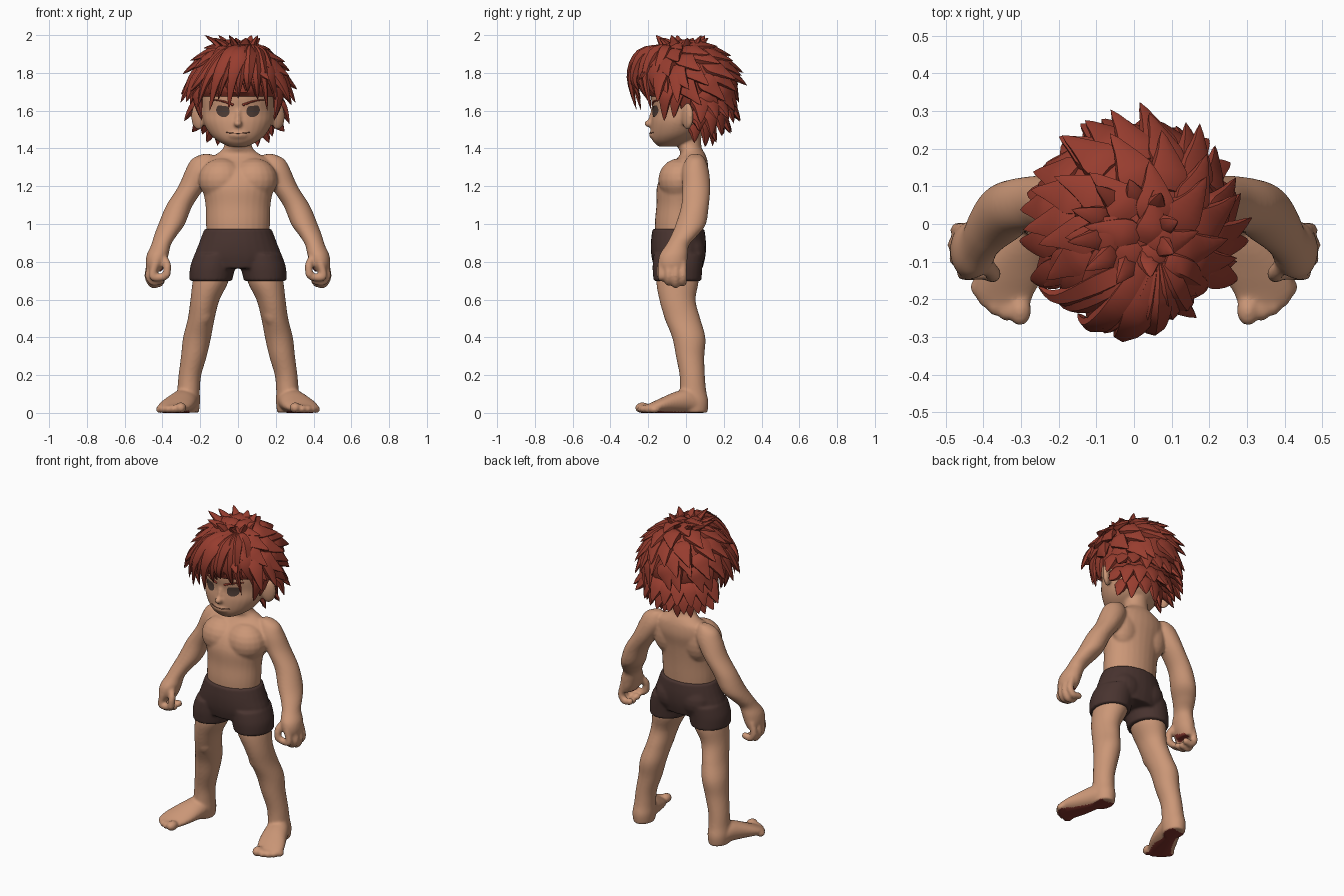
import bpy, bmesh, math, random
from mathutils import Vector, Matrix
from mathutils.bvhtree import BVHTree

if "Cube" in bpy.data.objects:
    bpy.data.objects.remove(bpy.data.objects["Cube"])

random.seed(4)
TAU = math.tau

def material(name, rgb):
    m = bpy.data.materials.new(name)
    m.diffuse_color = (*rgb, 1)
    m.use_nodes = True
    m.node_tree.nodes["Principled BSDF"].inputs["Base Color"].default_value = m.diffuse_color
    return m

SKIN = material("skin", (0.60, 0.31, 0.185))
HAIR = material("red hair", (0.31, 0.046, 0.028))
CLOTH = material("dark brown cloth", (0.066, 0.034, 0.029))
EYE = material("eye brown", (0.075, 0.045, 0.035))
SOLE = material("sole dark red", (0.22, 0.034, 0.025))
LINE = material("mouth brown", (0.16, 0.065, 0.04))

def spline(pts, n=5):
    """Catmull-Rom through tuples of any length."""
    out = []
    for i in range(len(pts) - 1):
        a, b, c, d = (pts[max(0, min(len(pts) - 1, i + k))] for k in (-1, 0, 1, 2))
        for j in range(n):
            t = j / n
            out.append(tuple(0.5 * (2 * q + (r - p) * t + (2 * p - 5 * q + 4 * r - s) * t * t
                                    + (3 * q - p - 3 * r + s) * t ** 3)
                             for p, q, r, s in zip(a, b, c, d)))
    return out + [tuple(pts[-1])]

def loft(bm, rings, s=1, axis="z", seg=28):
    """Skin ellipses (x, y, z, half width, half depth) stacked along z or y."""
    rows = []
    for x, y, z, a, b in spline(rings):
        row = []
        for k in range(seg):
            c, d = a * math.cos(TAU * k / seg), b * math.sin(TAU * k / seg)
            row.append(bm.verts.new((s * x + c, y + d, z) if axis == "z" else (s * x + c, y, z + d)))
        rows.append(row)
    for r, q in zip(rows, rows[1:]):
        for k in range(seg):
            bm.faces.new((r[k], r[k - 1], q[k - 1], q[k]))
    bm.faces.new(rows[0])
    bm.faces.new(rows[-1])

def ball(bm, c, r, turn=0, seg=20):
    m = Matrix.Translation(c) @ Matrix.Rotation(turn, 4, "Z") @ Matrix.Diagonal((*r, 1))
    bmesh.ops.create_uvsphere(bm, u_segments=seg, v_segments=seg // 2, radius=1, matrix=m)

def tube(bm, pts, r, s=1, n=5):
    for x, y, z in spline(pts, n):
        ball(bm, (s * x, y, z), (r, r, r), 0, 12)

def finish(name, bm, mat, voxel=0, angle=60, smooth=4):
    bmesh.ops.recalc_face_normals(bm, faces=bm.faces[:])
    me = bpy.data.meshes.new(name)
    bm.to_mesh(me)
    bm.free()
    me.materials.append(mat)
    ob = bpy.data.objects.new(name, me)
    bpy.context.collection.objects.link(ob)
    bpy.ops.object.select_all(action="DESELECT")
    ob.select_set(True)
    bpy.context.view_layer.objects.active = ob
    if voxel:
        rm = ob.modifiers.new("blend", "REMESH")
        rm.mode, rm.voxel_size = "VOXEL", voxel
        sm = ob.modifiers.new("soften", "SMOOTH")
        sm.factor, sm.iterations = 0.5, smooth
        for n in ("blend", "soften"):
            bpy.ops.object.modifier_apply(modifier=n)
    bpy.ops.object.shade_smooth_by_angle(angle=math.radians(angle))
    return ob

# Body: torso, neck and head
bm = bmesh.new()
loft(bm, [(0, -.04, .8, .15, .11), (0, -.04, .98, .168, .125), (0, -.032, 1.1, .172, .125),
          (0, -.025, 1.2, .19, .129), (0, .0, 1.28, .2, .118), (0, .028, 1.34, .17, .085),
          (0, .035, 1.375, .11, .065), (0, .02, 1.41, .075, .062), (0, .02, 1.48, .07, .062)])
loft(bm, [(0, -.1, 1.412, .05, .045), (0, -.075, 1.44, .105, .1), (0, -.05, 1.48, .15, .135),
          (0, -.03, 1.54, .182, .155), (0, -.01, 1.6, .19, .167), (0, -.01, 1.68, .19, .175),
          (0, 0, 1.78, .18, .165), (0, 0, 1.86, .11, .1)])
ball(bm, (0, -.19, 1.533), (.022, .032, .02))                       # nose
tube(bm, [(0, -.194, 1.54), (0, -.174, 1.6)], .013)
ball(bm, (0, -.162, 1.475), (.06, .034, .028))                      # lips
for s in (1, -1):
    ball(bm, (s * .21, .008, 1.572), (.045, .022, .072), s * .6)    # ear
    ball(bm, (s * .085, -.035, 1.235), (.125, .112, .115))          # chest
    ball(bm, (s * .1, .036, 1.24), (.095, .066, .125))              # shoulder blade
    # Arm
    loft(bm, [(.165, .05, 1.372, .025, .025), (.185, .05, 1.345, .06, .05), (.2, .05, 1.29, .077, .07),
              (.245, .055, 1.2, .072, .074), (.31, .048, 1.1, .07, .073), (.352, .025, 1.0, .07, .08),
              (.385, -.01, .94, .06, .07), (.408, -.045, .89, .052, .062), (.425, -.065, .84, .058, .075),
              (.436, -.07, .79, .053, .075), (.443, -.067, .75, .038, .06)], s)
    # Curled fingers and thumb
    for y, e, dx in ((-.13, .028, -.02), (-.092, .006, 0), (-.054, -.006, .004), (-.016, .004, -.004)):
        tube(bm, [(.458 + dx, y, .79), (.472 + dx, y, .73), (.45 + dx, y, .69 + e), (.41 + dx, y, .695 + e)],
             .021, s)
    tube(bm, [(.4, -.1, .83), (.375, -.13, .785), (.378, -.135, .735)], .022, s)
    # Leg
    loft(bm, [(.13, -.04, .8, .09, .1), (.145, -.045, .7, .095, .112), (.175, -.045, .6, .077, .096),
              (.195, -.018, .5, .071, .094), (.217, .015, .4, .074, .088), (.234, .022, .3, .068, .075),
              (.255, .033, .2, .06, .067), (.262, .037, .12, .06, .07), (.265, .04, .06, .064, .079),
              (.265, .042, .003, .058, .072)], s)
    ball(bm, (s * .185, -.065, .54), (.055, .055, .085))            # knee
    # Foot and toes
    loft(bm, [(.268, .1, .036, .04, .034), (.275, .03, .065, .066, .064), (.298, -.05, .058, .08, .058),
              (.328, -.13, .041, .09, .041), (.345, -.185, .028, .081, .028),
              (.34, -.215, .023, .062, .021)], s, "y")
    for x, y, r in ((.303, -.23, .034), (.34, -.226, .027), (.369, -.213, .026),
                    (.394, -.193, .025), (.413, -.167, .024)):
        ball(bm, (s * x, y, r * .85), (r * .9, r * 1.2, r * .85))
body = finish("body", bm, SKIN, .008, smooth=6)
body.data.materials.append(SOLE)
for v in body.data.vertices:
    v.co.z = max(v.co.z - .002, 0)
# Dark red soles and palms
for p in body.data.polygons:
    c, n = p.center, p.normal
    palm = .71 < c.z < .785 and .395 < abs(c.x) < .445 and -.11 < c.y < -.03 and n.z < -.5
    if palm or (c.z < .012 and n.z < -.9 and c.y < .08):
        p.material_index = 1
surface = BVHTree.FromPolygons([v.co for v in body.data.vertices],
                               [p.vertices[:] for p in body.data.polygons])

def face_y(x, z):
    hit = surface.ray_cast(Vector((x, -1, z)), Vector((0, 1, 0)))[0]
    return hit.y if hit else -.15

# Eyes: thin plates laid on the face, flat along the upper lid
bm = bmesh.new()
for s in (1, -1):
    rows = []
    for i in range(5):
        row = []
        for k in range(24):
            a = TAU * k / 24
            x = s * (.08 + .036 * i / 4 * math.cos(a))
            z = 1.6 + .034 * i / 4 * (min(math.sin(a), .75) + .12 * math.cos(a))
            row.append(bm.verts.new((x, face_y(x, z) - .004, z)))
            if i == 0:
                break
        rows.append(row)
    for k in range(24):
        bm.faces.new((rows[0][0], rows[1][k - 1], rows[1][k]))
        for r, q in zip(rows[1:], rows[2:]):
            bm.faces.new((r[k], r[k - 1], q[k - 1], q[k]))
for f in finish("eyes", bm, EYE).data.polygons:
    if f.normal.y > 0:
        f.flip()

# Brows and mouth follow the face
bm = bmesh.new()
for s in (1, -1):
    for i in range(14):
        t = i / 13
        x, z = s * (.03 + .1 * t), 1.632 + .045 * t - .02 * t * t
        ball(bm, (x, face_y(x, z), z), (.009, .006, .007 * (1 - .6 * t)), 0, 8)
finish("eyebrows", bm, HAIR)
bm = bmesh.new()
for i in range(25):
    x = -.06 + .005 * i
    z = 1.48 + 1.2 * x * x
    ball(bm, (x, face_y(x, z), z), (.005, .003, .0026), 0, 8)
finish("mouth", bm, LINE)

# Shorts
bm = bmesh.new()
loft(bm, [(0, -.04, .974, .178, .138), (0, -.04, .9, .206, .146), (0, -.04, .83, .228, .143),
          (0, -.04, .765, .2, .128)])
for s in (1, -1):
    loft(bm, [(.12, -.04, .84, .11, .132), (.135, -.045, .77, .119, .132), (.144, -.045, .698, .113, .127)], s)
    ball(bm, (s * .08, .02, .85), (.105, .084, .1))
finish("shorts", bm, CLOTH, .008, smooth=6)

# Hair shell, tucked under the skin around the face
C, R = Vector((0, .005, 1.73)), Vector((.232, .235, .222))
bm = bmesh.new()
ball(bm, C, R, 0, 40)
for v in bm.verts:
    if v.co.y < -.03 and v.co.z < 1.69:
        v.co.x *= .78
        v.co.y *= .7
finish("hair_base", bm, HAIR)

def lock(bm, pts, w, t, n=3):
    """Tapered, pointed tuft of hair along a path."""
    path = [Vector(p) for p in spline(pts, n)]
    rows, last = [], len(path) - 1
    for i, p in enumerate(path[:-1]):
        u = i / last
        tan = (path[i + 1] - path[max(i - 1, 0)]).normalized()
        side = tan.cross(p - C).normalized()
        up = side.cross(tan)
        k = (.65 + .35 * math.sin(min(u / .4, 1) * math.pi / 2)) * (1 - max(0, u - .3) / .7) ** .9
        ang = [TAU * (j / 6 + .25) for j in range(6)]
        rows.append([bm.verts.new(p + side * w * k * math.cos(a) + up * t * k * math.sin(a)) for a in ang])
    tip = bm.verts.new(path[-1])
    for j in range(6):
        for r, q in zip(rows, rows[1:]):
            bm.faces.new((r[j], r[j - 1], q[j - 1], q[j]))
        bm.faces.new((rows[-1][j], rows[-1][j - 1], tip))
    bm.faces.new(rows[0])

# Tiers of spiky locks swirling away from the crown
tilt = Matrix.Rotation(math.radians(14), 3, "X") @ Matrix.Rotation(math.radians(8), 3, "Y")
bm = bmesh.new()
for tier, (th0, count, dth) in enumerate(((4, 5, 32), (18, 8, 34), (36, 11, 34), (54, 14, 34),
                                          (72, 15, 33), (90, 15, 32))):
    for i in range(count):
        phi = TAU * (i + .5 * (tier % 2)) / count + random.uniform(-.12, .12)
        th = th0 + random.uniform(-4, 4)
        flare = (.16, .2, .28, .31, .32, .32)[tier] + random.uniform(-.06, .03)
        pts = []
        for k in range(5):
            u = k / 4
            a, b = math.radians(th + dth * u), phi + .25 * u
            d = tilt @ Vector((math.sin(a) * math.cos(b), math.sin(a) * math.sin(b), math.cos(a)))
            p = C + Vector(x * y for x, y in zip(d, R)) * (.96 + .06 * u + flare * u * u)
            pts.append((p.x, p.y, min(p.z, 1.99)))
        x, y, z = pts[-1]
        if not ((y < -.08 and z < 1.76 and abs(x) < .23) or (y < .06 and z < 1.62)):
            lock(bm, pts, .064 if tier else .05, .034, 2)
# Upright tufts on the crown
for i in range(10):
    a = TAU * i / 10 + .2
    c, d = math.cos(a), math.sin(a)
    lock(bm, [(.07 * c, -.02 + .07 * d, 1.91), (.1 * c - .01, -.02 + .1 * d, 1.955),
              (.15 * c - .03, -.02 + .14 * d, 1.985 + .015 * (i % 2))], .04, .025)
# Flared rows around the back of the neck
for r0, z0, r1, z1, w, n in ((.2, 1.67, .3, 1.545, .058, 10), (.17, 1.6, .245, 1.475, .058, 8),
                             (.12, 1.57, .165, 1.42, .055, 6)):
    for i in range(n):
        a = math.radians(18 + 144 * i / (n - 1))
        c, d = math.cos(a), math.sin(a)
        e = random.uniform(-.015, .015)
        lock(bm, [(r0 * c, r0 * d, z0), ((r0 * .5 + r1 * .5) * c, (r0 * .5 + r1 * .5) * d, z0 * .55 + z1 * .45),
                  ((r1 + e) * c, (r1 + e) * d - .01, z1 + e)], w, .034)
finish("hair_locks", bm, HAIR, angle=50)

# Fringe swept down and sideways from the parting, over a shorter under layer
bm = bmesh.new()
for i, (tx, tz, w) in enumerate(((-.255, 1.7, .05), (-.215, 1.615, .05), (-.15, 1.6, .055), (-.105, 1.655, .04),
                                 (-.05, 1.605, .055), (.0, 1.66, .045), (.05, 1.7, .05), (.105, 1.655, .05),
                                 (.155, 1.6, .045), (.205, 1.63, .05))):
    my = -.293 + 2.1 * (tx + .04) ** 2 + .014 * (i % 2)
    dx = tx - .06
    lock(bm, [(.06 + dx * .1, -.1, 1.925), (.06 + dx * .45, my * .8, 1.89),
              (.06 + dx * .8, my, 1.775), (tx, my + .03, tz)], w, .042, 4)
for i in range(9):
    tx = -.2 + .05 * i
    my = -.25 + 2 * tx * tx
    lock(bm, [(tx * .5, -.12, 1.9), (tx * .85, my, 1.79), (tx, my + .04, 1.665 + .02 * (i % 2))], .05, .03, 4)
# Temples and sideburns
for s in (1, -1):
    for pts in ([(.17, -.11, 1.83), (.235, -.14, 1.74), (.275, -.15, 1.645)],
                [(.2, -.04, 1.83), (.255, -.05, 1.74), (.305, -.045, 1.64)],
                [(.2, -.09, 1.74), (.215, -.11, 1.66), (.19, -.115, 1.545)],
                [(.2, -.04, 1.74), (.218, -.055, 1.66), (.2, -.065, 1.56)]):
        lock(bm, [(s * x, y, z) for x, y, z in pts], .05, .03, 4)
finish("hair_fringe", bm, HAIR, angle=50)
